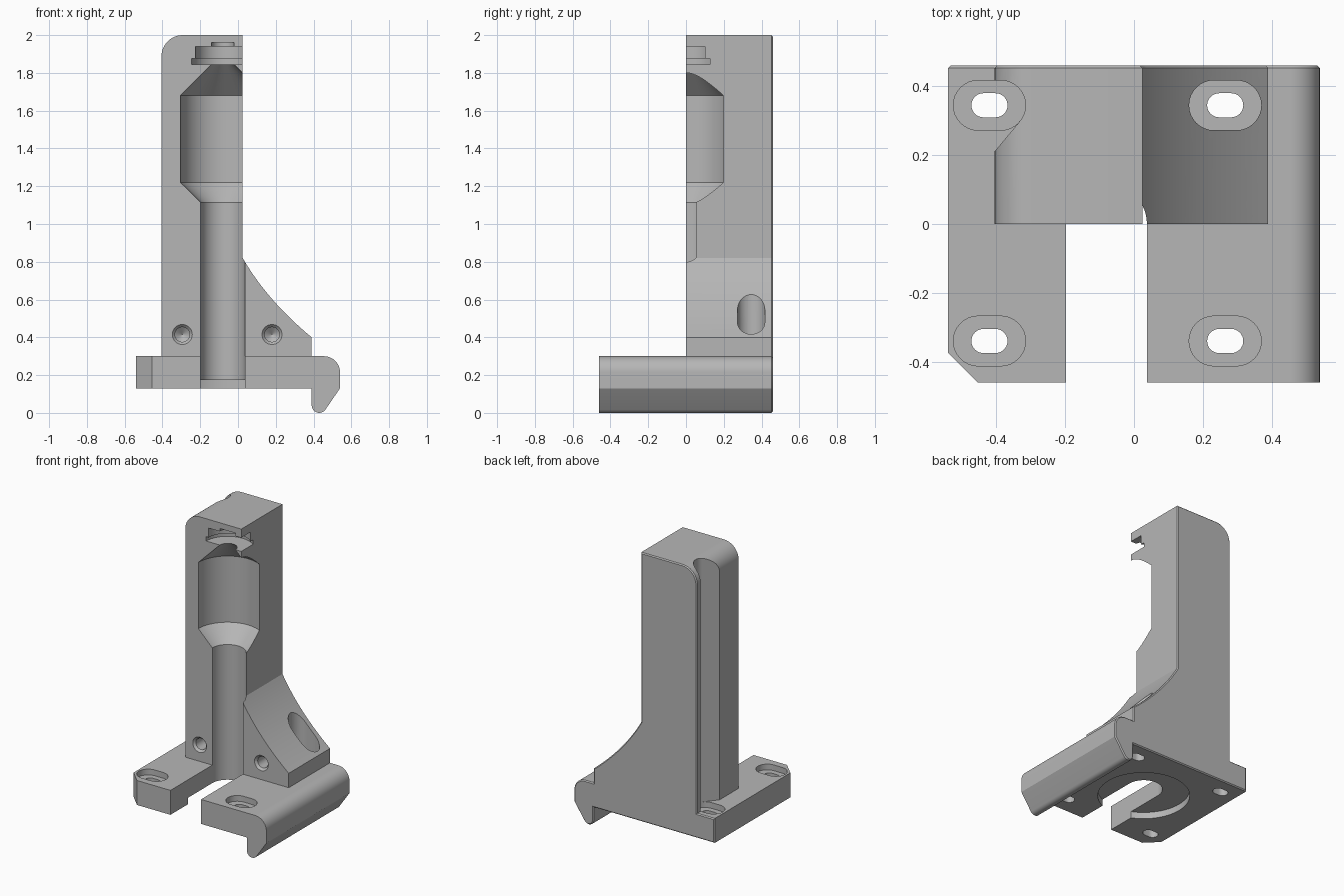
import bpy, bmesh, math
from mathutils import Matrix, Vector

cube = bpy.data.objects.get("Cube")
if cube:
    bpy.data.objects.remove(cube, do_unlink=True)

grey = bpy.data.materials.new("light_grey")
grey.use_nodes = True
colour = (0.47, 0.47, 0.47, 1)
grey.diffuse_color = colour
grey.node_tree.nodes["Principled BSDF"].inputs["Base Color"].default_value = colour


def finish(name, bm):
    bmesh.ops.recalc_face_normals(bm, faces=bm.faces[:])
    mesh = bpy.data.meshes.new(name)
    bm.to_mesh(mesh)
    bm.free()
    mesh.materials.append(grey)
    ob = bpy.data.objects.new(name, mesh)
    bpy.context.collection.objects.link(ob)
    return ob


def prism(name, pts, lo, hi, axis="z", chamfer=0):
    """Extrude a 2D outline along z (xy outline) or y (xz outline)."""
    bm = bmesh.new()
    place = (lambda p, h: (p[0], p[1], h)) if axis == "z" else (lambda p, h: (p[0], h, p[1]))
    a = [bm.verts.new(place(p, lo)) for p in pts]
    b = [bm.verts.new(place(p, hi)) for p in pts]
    bm.faces.new(a)
    cap = bm.faces.new(b)
    for i in range(len(pts)):
        j = (i + 1) % len(pts)
        bm.faces.new((a[i], a[j], b[j], b[i]))
    bmesh.ops.recalc_face_normals(bm, faces=bm.faces[:])
    if chamfer:
        bmesh.ops.bevel(bm, geom=list(cap.edges), offset=chamfer, segments=1,
                        affect="EDGES", profile=0.5)
    return finish(name, bm)


def lathe(name, profile, matrix, n=64):
    """Closed solid of revolution from (radius, height) pairs."""
    bm = bmesh.new()
    rings = [[bm.verts.new((r * math.cos(math.tau * i / n), r * math.sin(math.tau * i / n), z))
              for i in range(n)] for r, z in profile]
    for lower, upper in zip(rings, rings[1:]):
        for i in range(n):
            j = (i + 1) % n
            bm.faces.new((lower[i], lower[j], upper[j], upper[i]))
    bm.faces.new(rings[0])
    bm.faces.new(rings[-1])
    bm.transform(matrix)
    return finish(name, bm)


def arc(cx, cy, r, start, end, n=12):
    return [(cx + r * math.cos(math.radians(start + (end - start) * i / n)),
             cy + r * math.sin(math.radians(start + (end - start) * i / n))) for i in range(n + 1)]


def stadium(cx, cy, width, height):
    r, d = height / 2, (width - height) / 2
    return arc(cx + d, cy, r, -90, 90, 16) + arc(cx - d, cy, r, 90, 270, 16)


def rect(x0, y0, x1, y1):
    return [(x0, y0), (x1, y0), (x1, y1), (x0, y1)]


# Full silhouette: base, hooked lip, curved gusset and column
p0, p1, p2 = Vector((0.025, 0.82)), Vector((0.153, 0.596)), Vector((0.39, 0.40))
gusset = [tuple(p2 * (1 - t) ** 2 + p1 * 2 * t * (1 - t) + p0 * t * t)
          for t in [i / 20 for i in range(21)]]
outline = [(-0.54, 0.13), (0.39, 0.13)]
outline += arc(0.43, 0.04, 0.04, 180, 325)
outline += [(0.54, 0.13)] + arc(0.455, 0.215, 0.085, 0, 90)
outline += [(0.39, 0.30)] + gusset + [(0.025, 2.0)]
outline += arc(-0.293, 1.888, 0.112, 90, 180)
outline += [(-0.405, 0.30), (-0.54, 0.30)]
body = prism("bracket_body", outline, -0.46, 0.46, "y", chamfer=0.007)

# Everything in front of the column, above the base
cutters = [prism("front_clearance", rect(-0.8, -0.8, 0.8, 0), 0.30, 2.3)]
# Clipped front corner of the base
cutters.append(prism("corner_clip", [(-0.64, -0.275), (-0.64, -0.56), (-0.355, -0.56)], -0.1, 0.5))

# Stepped vertical bore with the fitting recess at the top
AX, BORE = -0.08, 0.1175
axis = Matrix.Translation((AX, 0, 0))
cutters.append(lathe("main_bore", [
    (BORE, 0.05), (BORE, 1.115), (0.225, 1.22), (0.225, 1.68), (0.06, 1.845),
    (0.165, 1.845), (0.165, 1.875), (0.145, 1.875), (0.145, 1.94),
    (0.06, 1.94), (0.06, 1.96)], axis))
cutters.append(prism("base_slot", rect(AX - BORE, -0.7, AX + BORE, 0), -0.1, 0.4))
cutters.append(lathe("underside_recess", [(0.29, -0.1), (0.29, 0.175)], axis))

# Mounting slots with pockets open to above
for x in (-0.42, 0.265):
    for y in (-0.34, 0.345):
        cutters.append(prism("slot_pocket", stadium(x, y, 0.21, 0.145), 0.26, 2.2))
        cutters.append(prism("slot_hole", stadium(x, y, 0.105, 0.07), -0.1, 0.4))

# Slanted relief leading into the rear pocket
cutters.append(prism("side_relief", [(-0.405, 0.211), (-0.332, 0.298), (-0.3875, 0.345),
                                     (-0.45, 0.345), (-0.45, 0.158)], 0.30, 2.2))

# Countersunk screw holes in the front face
for x, z in ((-0.315, 1.905), (-0.295, 0.415), (0.18, 0.415)):
    place = Matrix.Translation((x, 0, z)) @ Matrix.Rotation(math.radians(-90), 4, "X")
    cutters.append(lathe("screw_hole", [(0.053, -0.05), (0.053, 0), (0.039, 0.015),
                                        (0.039, 0.18), (0.001, 0.21)], place, 32))

# Apply every cut, then drop the cutters
bpy.ops.object.select_all(action="DESELECT")
bpy.context.view_layer.objects.active = body
body.select_set(True)
for c in cutters:
    c.hide_render = True
    mod = body.modifiers.new("cut", "BOOLEAN")
    mod.operation = "DIFFERENCE"
    mod.solver = "EXACT"
    mod.object = c
    bpy.ops.object.modifier_apply(modifier=mod.name)
    bpy.data.objects.remove(c, do_unlink=True)

bpy.ops.object.shade_smooth_by_angle(angle=math.radians(25))
